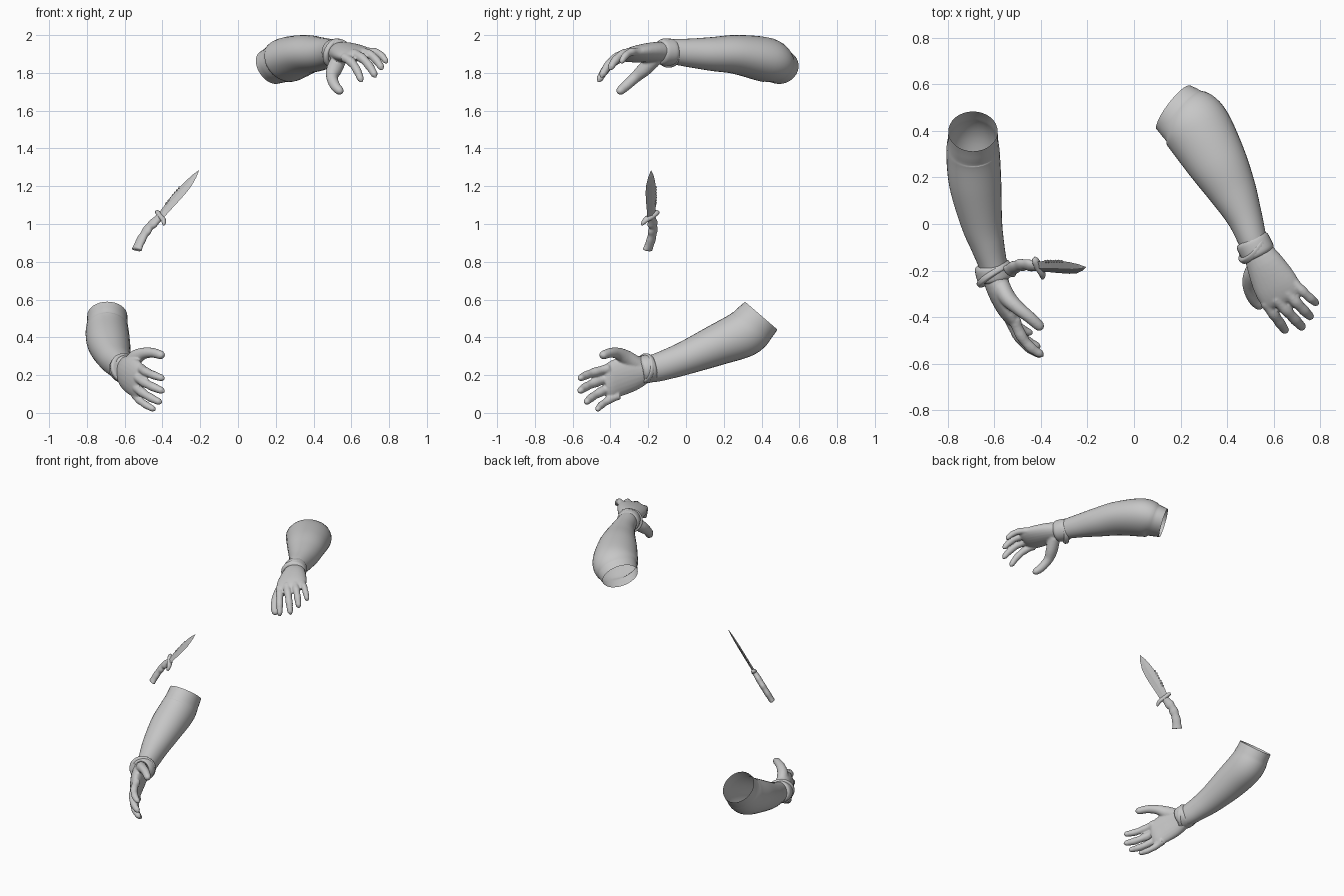
import bpy, bmesh, math
from mathutils import Vector

if "Cube" in bpy.data.objects:
    bpy.data.objects.remove(bpy.data.objects["Cube"])

grey = bpy.data.materials.new("plain grey")
grey.use_nodes = True
grey.diffuse_color = (0.57, 0.57, 0.57, 1)
grey.node_tree.nodes["Principled BSDF"].inputs["Base Color"].default_value = grey.diffuse_color


def catmull(rows, steps):
    """Smoothly interpolate a list of station vectors."""
    out = []
    for i in range(len(rows) - 1):
        p0, p1, p2, p3 = (rows[max(0, min(len(rows) - 1, i + k))] for k in (-1, 0, 1, 2))
        for j in range(steps):
            u = j / steps
            out.append(0.5 * (2 * p1 + (p2 - p0) * u + (2 * p0 - 5 * p1 + 4 * p2 - p3) * u ** 2
                              + (3 * p1 - p0 - 3 * p2 + p3) * u ** 3))
    return out + [rows[-1]]


def loft(bm, stations, side, sides=20, steps=4, caps=(True, True)):
    """Skin elliptical sections: each station is x, y, z, half width, half height."""
    rows = [Vector(s) for s in stations]
    if steps > 1:
        rows = catmull(rows, steps)
    rings = []
    for i, r in enumerate(rows):
        t = (rows[min(i + 1, len(rows) - 1)] - rows[max(i - 1, 0)])
        t = Vector(t[:3]).normalized()
        s = Vector(side)
        s = (s - t * s.dot(t)).normalized()
        n = t.cross(s)
        ring = []
        for k in range(sides):
            a = math.tau * k / sides
            ring.append(bm.verts.new(Vector(r[:3]) + s * r[3] * math.cos(a) + n * r[4] * math.sin(a)))
        rings.append(ring)
    for p, q in zip(rings, rings[1:]):
        for k in range(sides):
            bm.faces.new((p[k], p[(k + 1) % sides], q[(k + 1) % sides], q[k]))
    for ring, on in zip((rings[0], rings[-1]), caps):
        if on:
            bm.faces.new(ring)


def finish(bm, name, smooth=True):
    bmesh.ops.recalc_face_normals(bm, faces=bm.faces)
    mesh = bpy.data.meshes.new(name)
    bm.to_mesh(mesh)
    bm.free()
    mesh.materials.append(grey)
    for f in mesh.polygons:
        f.use_smooth = smooth
    ob = bpy.data.objects.new(name, mesh)
    bpy.context.collection.objects.link(ob)
    return ob


def finger(bm, base, tip, bulge, r, side):
    """Tapered, curled digit with a rounded tip and slight joints."""
    base, tip = Vector(base), Vector(tip)
    mid = (base + tip) / 2 + Vector(bulge) * 2
    rows = []
    for i in range(15):
        u = i / 14
        p = base * (1 - u) ** 2 + mid * 2 * u * (1 - u) + tip * u * u
        end = max(0, (u - 0.86) / 0.14)
        rad = r * (1.04 - 0.26 * u + 0.05 * math.cos(u * 19)) * math.sqrt(max(0.06, 1 - end * end))
        rows.append((*p, rad, rad))
    loft(bm, rows, side, 12, 1)


def band(bm, centre, axis, half, r, side):
    """Rounded cloth ring around the wrist."""
    c, t = Vector(centre), Vector(axis).normalized()
    rows = []
    for u, k in ((-1, 0.86), (-0.7, 0.98), (0, 1), (0.7, 0.97), (1, 0.84)):
        rows.append((*(c + t * half * u), r * k, r * k * 0.95))
    loft(bm, rows, side, 28, 3)


def build_arm(label, arm, arm_side, palm, palm_side, knuckles, tips, back, thumb, cuff, strap):
    # bare forearm, open at the upper end
    bm = bmesh.new()
    loft(bm, arm, arm_side, 32, 6, (True, False))
    finish(bm, label + "_forearm")
    # hand, fused into one skin
    bm = bmesh.new()
    loft(bm, palm, palm_side, 24, 4)
    for k, t, r in zip(knuckles, tips, (0.025, 0.026, 0.025, 0.022)):
        finger(bm, k, t, Vector(back) * 0.026, r, palm_side)
    loft(bm, thumb, palm_side, 16, 4)
    hand = finish(bm, label + "_hand")
    m = hand.modifiers.new("fuse", 'REMESH')
    m.mode, m.voxel_size, m.use_smooth_shade = 'VOXEL', 0.006, True
    m = hand.modifiers.new("soften", 'SMOOTH')
    m.factor, m.iterations = 0.5, 3
    # glove cuff and slanted strap
    for name, spec in (("cuff", cuff), ("strap", strap)):
        bm = bmesh.new()
        band(bm, *spec, arm_side)
        finish(bm, label + "_" + name)


# left arm, raised with the palm down
build_arm(
    "left",
    [(.53, -.12, 1.908, .06, .058), (.51, -.07, 1.912, .062, .066), (.475, .03, 1.905, .077, .077),
     (.425, .14, 1.9, .103, .09), (.355, .27, 1.897, .13, .104), (.265, .42, 1.87, .148, .118),
     (.21, .47, 1.846, .131, .1), (.17, .5, 1.83, .12, .092)],
    (.9, .4, 0),
    [(.515, -.09, 1.91, .055, .05), (.56, -.17, 1.91, .08, .052), (.605, -.255, 1.902, .097, .045),
     (.635, -.31, 1.895, .094, .033), (.648, -.335, 1.89, .075, .02)],
    (.135, .1, .03),
    [(.565, -.335, 1.88), (.61, -.32, 1.9), (.655, -.29, 1.908), (.685, -.25, 1.91)],
    [(.655, -.465, 1.75), (.73, -.45, 1.775), (.765, -.405, 1.815), (.79, -.345, 1.85)],
    (.2, -.3, .9),
    [(.54, -.16, 1.88, .04, .04), (.51, -.22, 1.82, .042, .037), (.498, -.27, 1.775, .031, .03),
     (.515, -.32, 1.73, .027, .027), (.54, -.35, 1.703, .022, .022), (.548, -.36, 1.692, .008, .008)],
    ((.522, -.1, 1.91), (.45, -.88, 0), .042, .075),
    ((.512, -.1, 1.905), (.75, -.6, -.3), .016, .084))

# right arm, lowered with the palm turned inward
build_arm(
    "right",
    [(-.598, -.23, .23, .06, .065), (-.608, -.17, .236, .062, .073), (-.63, -.09, .26, .073, .08),
     (-.656, .01, .296, .09, .09), (-.682, .17, .362, .112, .11), (-.692, .305, .42, .115, .125),
     (-.692, .36, .472, .108, .12), (-.692, .398, .515, .106, .113)],
    (1, 0, 0),
    [(-.605, -.19, .235, .06, .052), (-.585, -.27, .215, .092, .052), (-.553, -.35, .19, .1, .045),
     (-.525, -.405, .165, .092, .033), (-.515, -.43, .16, .074, .02)],
    (-.03, .05, -.145),
    [(-.513, -.41, .235), (-.527, -.415, .185), (-.537, -.395, .135), (-.542, -.355, .093)],
    [(-.388, -.565, .18), (-.388, -.565, .112), (-.402, -.53, .052), (-.435, -.47, .014)],
    (-.6, -.75, 0),
    [(-.58, -.25, .25, .04, .04), (-.545, -.315, .29, .042, .037), (-.5, -.36, .315, .031, .03),
     (-.45, -.4, .318, .026, .026), (-.405, -.44, .305, .022, .022), (-.393, -.45, .3, .008, .008)],
    ((-.603, -.205, .233), (.2, -.92, -.2), .036, .079),
    ((-.6, -.22, .235), (.5, -.8, .15), .014, .086))

# knife frame: along the blade, and from edge to spine
origin = Vector((-.41, -.185, 1.04))
along = Vector((.64, 0, .77)).normalized()
across = Vector((-.45, .75, .45))
across = (across - along * across.dot(along)).normalized()


def knife_part(name, rows, sides, steps, side, smooth):
    bm = bmesh.new()
    loft(bm, [(*(origin + along * s + across * t), a, b) for s, t, a, b in rows], side, sides, steps)
    return finish(bm, name, smooth)


# blade with clipped point
knife_part("knife_blade",
           [(0, 0, .028, .009), (.04, .002, .03, .008), (.1, .002, .035, .008), (.18, -.002, .036, .008),
            (.23, -.004, .031, .007), (.28, -.002, .018, .005), (.317, 0, .001, .001)],
           4, 1, across, False)
# grip with finger grooves
knife_part("knife_handle",
           [(.005, 0, .022, .016), (-.03, .006, .025, .018), (-.055, .01, .03, .02), (-.08, .014, .024, .019),
            (-.105, .012, .03, .02), (-.13, .008, .025, .019), (-.16, 0, .029, .02), (-.19, -.012, .028, .019),
            (-.215, -.024, .033, .019)],
           16, 3, across, True)
# guard with a forward hook below
knife_part("knife_guard",
           [(.004, .05, .008, .01), (.006, .035, .013, .017), (0, 0, .014, .019), (-.004, -.035, .013, .016),
            (-.016, -.056, .01, .011), (-.026, -.064, .004, .005)],
           12, 3, along, True)
# saw teeth on the spine
for i in range(7):
    s = .07 + i * .018
    knife_part("spine_tooth_%d" % (i + 1), [(s, .028, .01, .004), (s + .009, .034, .009, .004)],
               4, 1, across, False)
